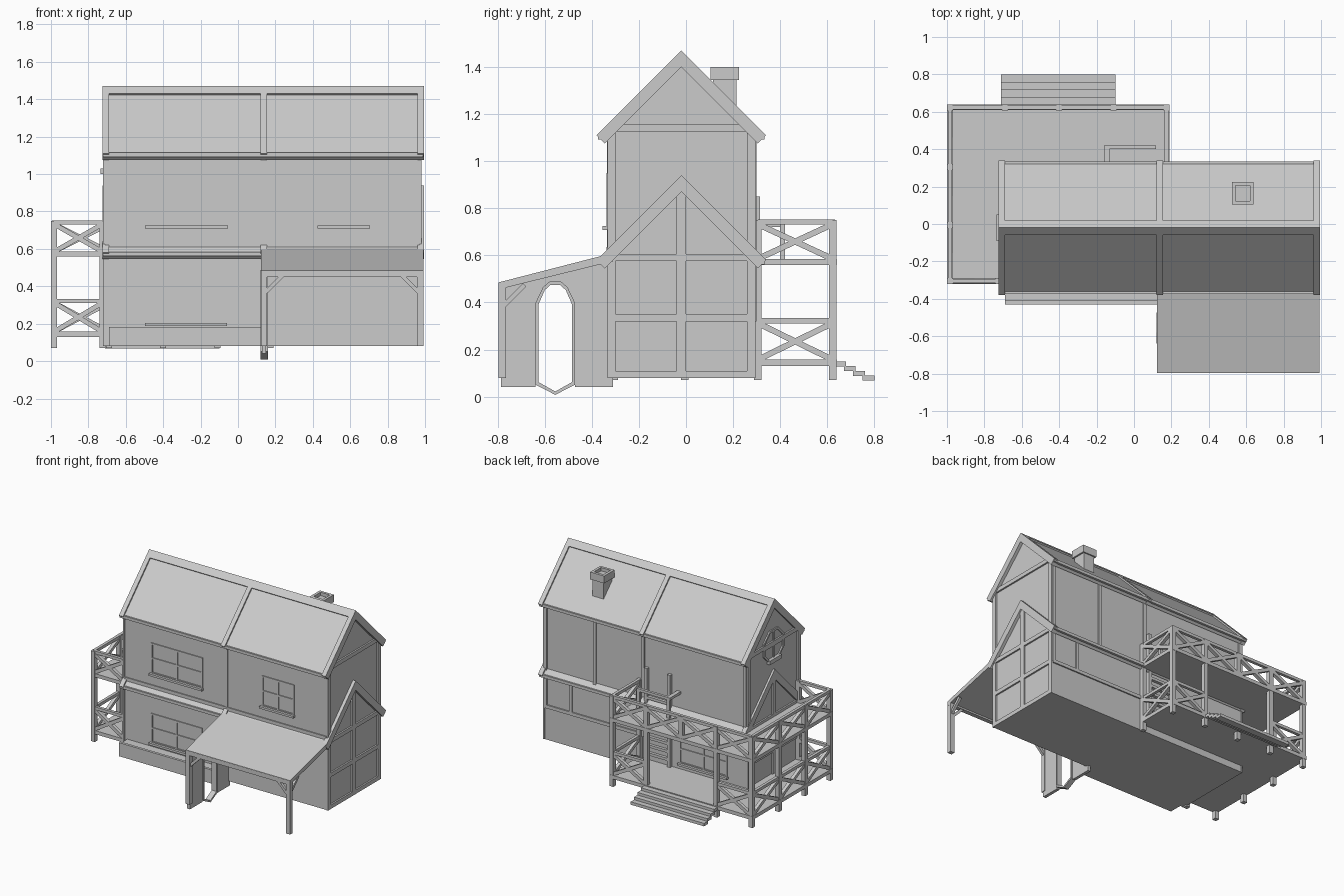
import bpy, bmesh, math
from mathutils import Vector

if "Cube" in bpy.data.objects:
    bpy.data.objects.remove(bpy.data.objects["Cube"])

GREY = (0.6, 0.6, 0.6, 1)
mat = bpy.data.materials.new("plain_grey")
mat.use_nodes = True
mat.diffuse_color = GREY
mat.node_tree.nodes["Principled BSDF"].inputs["Base Color"].default_value = GREY


def finish(name, bm):
    bmesh.ops.recalc_face_normals(bm, faces=bm.faces)
    me = bpy.data.meshes.new(name)
    bm.to_mesh(me)
    bm.free()
    me.materials.append(mat)
    ob = bpy.data.objects.new(name, me)
    bpy.context.collection.objects.link(ob)
    return ob


def prism(name, pts, x0, x1):
    """Extrude a (y, z) outline along x."""
    bm = bmesh.new()
    face = bm.faces.new([bm.verts.new((x0, y, z)) for y, z in pts])
    new = bmesh.ops.extrude_face_region(bm, geom=[face])["geom"]
    bmesh.ops.translate(bm, vec=(x1 - x0, 0, 0),
                        verts=[g for g in new if isinstance(g, bmesh.types.BMVert)])
    return finish(name, bm)


def box(name, xs, ys, zs):
    (y0, y1), (z0, z1) = ys, zs
    return prism(name, [(y0, z0), (y1, z0), (y1, z1), (y0, z1)], *xs)


def beam(name, a, b, w=0.02, d=0.02):
    """Rectangular timber between two points."""
    a, b = Vector(a), Vector(b)
    bm = bmesh.new()
    bmesh.ops.create_cube(bm, size=1)
    bmesh.ops.scale(bm, vec=(w, d, (b - a).length), verts=bm.verts)
    bm.transform((b - a).to_track_quat("Z", "Y").to_matrix().to_4x4())
    bmesh.ops.translate(bm, vec=(a + b) / 2, verts=bm.verts)
    return finish(name, bm)


def gable(name, peak, half, thick, x0, x1):
    """45 degree chevron slab with square-cut eaves, ridge at y = MID."""
    t = thick / 2
    right = [(half, peak - half), (half - t, peak - half - t)]
    pts = [(0, peak)] + right + [(0, peak - thick)] + [(-y, z) for y, z in right[::-1]]
    return prism(name, [(MID + y, z) for y, z in pts], x0, x1)


MID = -0.02
X0, X1, Y0, Y1, BASE = -0.71, 0.97, -0.33, 0.29, 0.08

# House body
prism("house_walls", [(Y0, BASE), (Y1, BASE), (Y1, 1.11), (MID, 1.42), (Y0, 1.11)], X0, X1)

# Main roof and lower skirt roof, with raised rafters
for label, peak in (("main_roof", 1.47), ("skirt_roof", 0.94)):
    gable(label, peak - 0.015, 0.35, 0.055, -0.72, 0.985)
    for x in (-0.725, 0.12, 0.96):
        gable(label + "_rafter", peak, 0.36, 0.07, x, x + 0.034)
gable("ridge_cap", 1.47, 0.04, 0.06, -0.725, 0.994)
for y in (-0.365, 0.325):
    for z in (1.10, 0.57):
        box("eave_board", (-0.722, 0.99), (y - 0.009, y + 0.009), (z - 0.008, z + 0.014))

# Timber framing on both gable ends
for x in (X0 - 0.012, X1):
    side = (x, x + 0.012)
    for y in (Y0 - 0.004, Y1 - 0.03):
        box("corner_post", side, (y, y + 0.034), (BASE, 1.14))
    box("king_post", side, (-0.04, 0.0), (BASE, 0.9))
    for z in (BASE, 0.32, 0.575, 1.125):
        box("gable_rail", side, (Y0, Y1), (z, z + 0.03))

# Timber framing on the back and front
for x in (-0.71, 0.14, 0.54, 0.95):
    box("back_post", (x, x + 0.025), (Y1, Y1 + 0.01), (0.6, 1.12))
for x in (0.14, 0.74, 0.95):
    box("lower_back_post", (x, x + 0.025), (Y1, Y1 + 0.01), (0.33, 0.6))
box("lower_back_rail", (0.14, X1), (Y1, Y1 + 0.01), (0.32, 0.345))
box("front_sill_beam", (X0, X1), (Y0 - 0.008, Y0), (0.61, 0.635))
box("front_post", (0.125, 0.147), (Y0 - 0.006, Y0), (0.6, 1.1))


def window(name, x0, x1, z0, z1, face, out):
    """Framed window with a cross and a sill on a front or back wall."""
    ys = sorted((face, face + out * 0.007))
    w, xm, zm = 0.012, (x0 + x1) / 2, (z0 + z1) / 2
    for x in (x0, xm - w / 2, x1 - w):
        box(name + "_upright", (x, x + w), ys, (z0, z1))
    for z in (z0, zm - w / 2, z1 - w):
        box(name + "_crossbar", (x0, x1), ys, (z, z + w))
    box(name + "_sill", (x0 - 0.006, x1 + 0.006), sorted((face, face + out * 0.025)),
        (z0 - 0.012, z0 + 0.004))


window("upper_wide_window", -0.49, -0.06, 0.72, 0.95, Y0, -1)
window("upper_narrow_window", 0.43, 0.70, 0.72, 0.95, Y0, -1)
window("lower_front_window", -0.49, -0.065, 0.2, 0.42, Y0, -1)
window("lower_back_window", -0.55, -0.15, 0.2, 0.42, Y1, 1)


def ring(name, outer, inner, x0, x1):
    """Closed frame between two matching (y, z) outlines."""
    bm = bmesh.new()
    n = len(outer)
    loops = [[bm.verts.new((x, y, z)) for y, z in pts]
             for x, pts in ((x0, outer), (x1, outer), (x1, inner), (x0, inner))]
    for a, b in zip(loops, loops[1:] + loops[:1]):
        for i in range(n):
            j = (i + 1) % n
            bm.faces.new((a[i], a[j], b[j], b[i]))
    return finish(name, bm)


# Round window on the left gable
def octagon(r):
    return [(MID + r * math.cos((i + .5) * math.pi / 4), 1.12 + r * math.sin((i + .5) * math.pi / 4))
            for i in range(8)]


ring("round_window_frame", octagon(0.13), octagon(0.113), X0 - 0.01, X0)
box("round_window_upright", (X0 - 0.007, X0), (MID - 0.006, MID + 0.006), (1.0, 1.24))
box("round_window_crossbar", (X0 - 0.007, X0), (MID - 0.12, MID + 0.12), (1.114, 1.126))
box("round_window_sill", (X0 - 0.025, X0), (MID - 0.07, MID + 0.07), (1.0, 1.03))

# Chimney with an open cap
box("chimney_stack", (0.535, 0.628), (0.115, 0.215), (1.2, 1.375))
cap = [(0.103, 1.345), (0.225, 1.345), (0.225, 1.4), (0.103, 1.4)]
for x in (0.523, 0.62):
    prism("chimney_cap_side", cap, x, x + 0.02)
for y in (0.103, 0.205):
    box("chimney_cap_end", (0.543, 0.62), (y, y + 0.02), (1.345, 1.4))

# Raised plinth in front
box("front_plinth", (-0.69, 0.125), (-0.43, Y0), (BASE, 0.17))
box("plinth_edge", (-0.69, 0.125), (-0.43, -0.41), (0.17, 0.182))

# Porch roof, posts and brackets
prism("porch_roof", [(-0.796, 0.485), (-0.797, 0.455), (-0.31, 0.575), (-0.31, 0.61)], 0.123, 0.992)
box("porch_front_beam", (0.123, 0.992), (-0.797, -0.765), (0.45, 0.482))
for x in (0.123, 0.958):
    box("porch_post", (x, x + 0.033), (-0.797, -0.765), (BASE, 0.48))
for x, s in ((0.15, 1), (0.965, -1)):
    beam("porch_bracket", (x, -0.78, 0.37), (x + s * 0.09, -0.78, 0.46))
beam("side_bracket", (0.975, -0.775, 0.385), (0.975, -0.685, 0.475))

# Porch side wall with a pointed-arch doorway
half = [(0.083, 0.05), (0.083, 0.4), (0.052, 0.465), (0.025, 0.488)]
DY = -0.555
outer = [(DY, 0.008)] + [(DY + y, z) for y, z in half] + [(DY - y, z) for y, z in half[::-1]]
inner = [(DY + (y - DY) * 0.86, 0.25 + (z - 0.25) * 0.94) for y, z in outer]
inner[0] = (DY, 0.022)
ring("doorway_frame", outer, inner, 0.12, 0.16)
prism("porch_side_wall", [(-0.785, 0.04), (-0.785, 0.47), (-0.31, 0.585), (-0.31, 0.04)]
      + [(DY + y, max(z, 0.04)) for y, z in [(0.083, 0.04)] + half[1:]]
      + [(DY - y, z) for y, z in half[:0:-1] + [(0.083, 0.04)]], 0.127, 0.15)

# Two wrap-around deck floors
for z, label in ((0.13, "deck_floor"), (0.558, "balcony_floor")):
    box(label + "_back", (-1.0, 0.19), (Y1, 0.64), (z, z + 0.027))
    box(label + "_side", (-1.0, X0), (-0.32, Y1), (z, z + 0.027))

# Deck posts
back_x = [0.175, -0.11, -0.40, -0.69, -0.983]
side_y = [0.622, 0.305, -0.005, -0.305]
corners = [(x, 0.622) for x in back_x] + [(-0.983, y) for y in side_y[1:]]
corners = [(0.175, 0.305)] + corners + [(-0.725, -0.305)]
for x, y in corners:
    spans = [(0.07, 0.13), (0.56, 0.75)] if x == -0.40 else [(0.07, 0.75)]
    for z in spans:
        box("deck_post", (x - 0.016, x + 0.016), (y - 0.016, y + 0.016), z)

# Railings with crossed braces; the stair opening stays clear
for (ax, ay), (bx, by) in zip(corners, corners[1:]):
    stairs = ay == by == 0.622 and -0.7 < bx and ax < 0 or (ax == -0.40 and bx == -0.69)
    for lo, hi in ((0.157, 0.322), (0.585, 0.742)):
        if stairs and lo < 0.5:
            continue
        beam("hand_rail", (ax, ay, hi), (bx, by, hi), 0.022, 0.022)
        beam("cross_brace", (ax, ay, lo), (bx, by, hi - 0.01), 0.025, 0.025)
        beam("cross_brace", (ax, ay, hi - 0.01), (bx, by, lo), 0.025, 0.025)

# Back steps
for i in range(4):
    y = 0.64 + 0.04 * i
    box("back_step", (-0.71, -0.10), (y - 0.01, y + 0.04), (0.128 - 0.02 * i, 0.15 - 0.02 * i))

# Ladder between the decks and its guard rail
for x in (0.117, -0.075):
    box("ladder_side", (x - 0.013, x + 0.013), (Y1, 0.315), (0.157, 0.85))
for i in range(8):
    box("ladder_rung", (-0.075, 0.117), (Y1, 0.312), (0.2 + 0.06 * i, 0.22 + 0.06 * i))
box("guard_rail_end", (-0.16, -0.13), (Y1, 0.42), (0.72, 0.74))
box("guard_rail", (-0.13, 0.117), (0.40, 0.42), (0.72, 0.74))
for x in (-0.145, 0.105):
    box("guard_post", (x - 0.012, x + 0.012), (0.40, 0.42), (0.58, 0.74))
